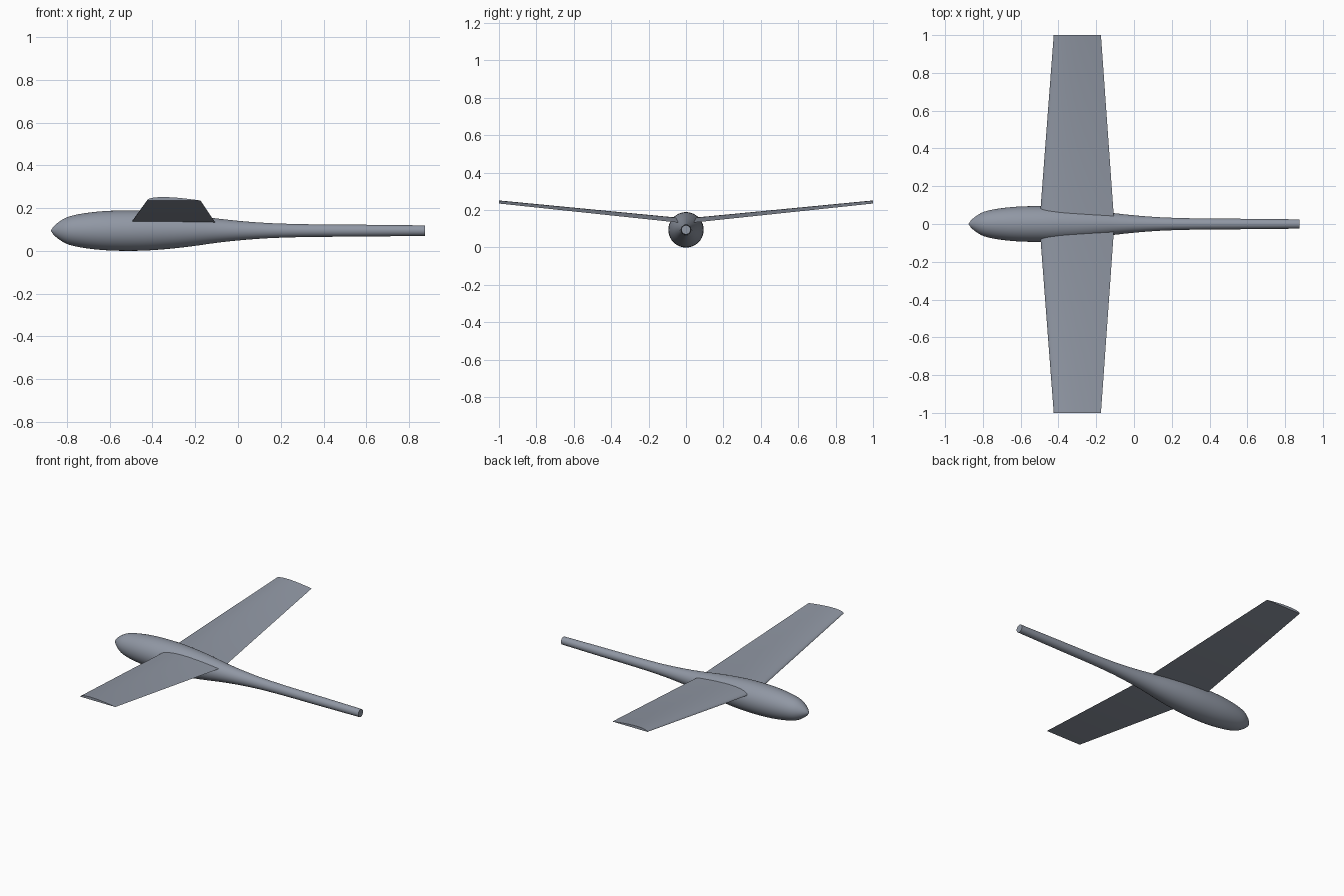
import bpy, bmesh, math

if "Cube" in bpy.data.objects:
    bpy.data.objects.remove(bpy.data.objects["Cube"], do_unlink=True)

grey = bpy.data.materials.new("slate_grey")
grey.use_nodes = True
colour = (0.28, 0.31, 0.37, 1)
grey.diffuse_color = colour
grey.node_tree.nodes["Principled BSDF"].inputs["Base Color"].default_value = colour


def loft(name, rings, angle):
    """Skin a row of closed rings and cap both ends."""
    bm = bmesh.new()
    rows = [[bm.verts.new(p) for p in ring] for ring in rings]
    for a, b in zip(rows, rows[1:]):
        n = len(a)
        for i in range(n):
            j = (i + 1) % n
            bm.faces.new((a[i], a[j], b[j], b[i]))
    bm.faces.new(rows[0])
    bm.faces.new(rows[-1])
    bmesh.ops.recalc_face_normals(bm, faces=bm.faces)
    mesh = bpy.data.meshes.new(name)
    bm.to_mesh(mesh)
    bm.free()
    mesh.materials.append(grey)
    obj = bpy.data.objects.new(name, mesh)
    bpy.context.collection.objects.link(obj)
    bpy.ops.object.select_all(action="DESELECT")
    obj.select_set(True)
    bpy.context.view_layer.objects.active = obj
    bpy.ops.object.shade_smooth_by_angle(angle=math.radians(angle))
    return obj


def smooth_profile(points, steps):
    """Catmull-Rom curve through the points."""
    ends = [points[0]] + points + [points[-1]]
    out = []
    for p0, p1, p2, p3 in zip(ends, ends[1:], ends[2:], ends[3:]):
        for k in range(steps):
            t = k / steps
            out.append([b + t * (c - a) / 2 + t * t * (2 * a - 5 * b + 4 * c - d) / 2
                        + t ** 3 * (3 * b - a - 3 * c + d) / 2
                        for a, b, c, d in zip(p0, p1, p2, p3)])
    return out + [points[-1]]


# Fuselage: round pod tapering into a tail boom
profile = [(-0.875, 0.002), (-0.86, 0.022), (-0.83, 0.046), (-0.79, 0.066),
           (-0.72, 0.081), (-0.63, 0.091), (-0.53, 0.0945), (-0.42, 0.0925),
           (-0.3, 0.083), (-0.2, 0.071), (-0.1, 0.057), (0, 0.046),
           (0.1, 0.038), (0.2, 0.033), (0.35, 0.0295), (0.6, 0.0275), (0.875, 0.0245)]
AXIS, SIDES = 0.0945, 40
loft("fuselage", [[(x, r * math.cos(math.tau * i / SIDES), AXIS + r * math.sin(math.tau * i / SIDES))
                   for i in range(SIDES)] for x, r in smooth_profile(profile, 4)], 40)


# Wing: flat-bottomed tapered section with dihedral, carried through the body
def section(y, front, back, base):
    chord, n = back - front, 16
    ring = []
    for i in range(n + 1):
        u = (i / n) ** 2
        h = 10 * 0.066 * (0.2969 * u ** 0.5 - 0.126 * u - 0.3516 * u ** 2
                          + 0.2843 * u ** 3 - 0.1036 * u ** 4)
        ring.append((front + u * chord, y, base + max(h, 0) * chord))
    return ring


loft("wing", [section(-1, -0.425, -0.175, 0.235),
              section(0, -0.501, -0.104, 0.129),
              section(1, -0.425, -0.175, 0.235)], 30)
